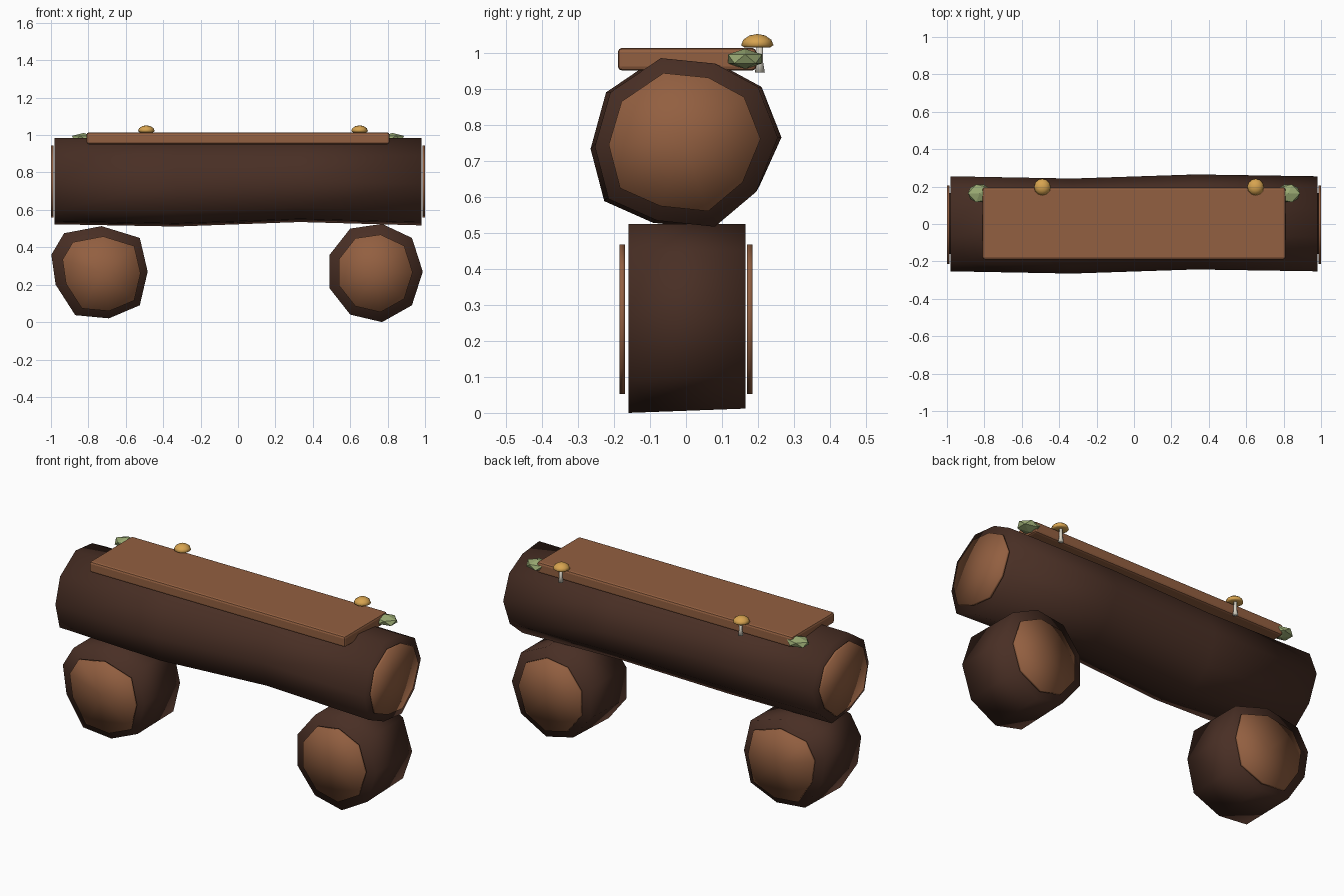
import bpy, bmesh
from mathutils import Vector

cube = bpy.data.objects.get("Cube")
if cube:
    bpy.data.objects.remove(cube)


def material(name, rgb):
    m = bpy.data.materials.new(name)
    m.use_nodes = True
    m.diffuse_color = (*rgb, 1)
    m.node_tree.nodes["Principled BSDF"].inputs["Base Color"].default_value = (*rgb, 1)
    return m


BARK = material("dark bark", (0.066, 0.028, 0.018))
WOOD = material("cut wood", (0.29, 0.115, 0.052))
MOSS = material("moss green", (0.32, 0.40, 0.17))
GOLD = material("mushroom gold", (0.68, 0.37, 0.08))
STEM = material("mushroom stem", (0.68, 0.65, 0.55))


def finish(name, bm, mat, smooth=True):
    bmesh.ops.recalc_face_normals(bm, faces=bm.faces)
    for f in bm.faces:
        f.smooth = smooth
    mesh = bpy.data.meshes.new(name)
    bm.to_mesh(mesh)
    bm.free()
    mesh.materials.append(mat)
    obj = bpy.data.objects.new(name, mesh)
    bpy.context.collection.objects.link(obj)
    return obj


def prism(name, outline, stations, axis, mat):
    """Loft an outline along an axis; a station is (position, side shift, underside shift)."""
    bm = bmesh.new()
    mid = sum(v for _, v in outline) / len(outline)
    rings = []
    for t, du, dv in stations:
        ring = []
        for u, v in outline:
            z = v + (dv if v < mid else 0)
            co = (t, u + du, z) if axis == "x" else (u + du, t, z)
            ring.append(bm.verts.new(co))
        rings.append(ring)
    n = len(outline)
    for a, b in zip(rings, rings[1:]):
        for i in range(n):
            j = (i + 1) % n
            bm.faces.new((a[i], a[j], b[j], b[i]))
    ends = [bm.faces.new(rings[0]), bm.faces.new(rings[-1])]
    bmesh.ops.poke(bm, faces=ends)
    return finish(name, bm, mat)


def log(name, outline, stations, axis, cap_centre, cap_scale, cap_gap, cap_out):
    prism(name, outline, stations, axis, BARK)
    # Pale cut discs on both ends
    centre = sum((Vector(p) for p in outline), Vector((0, 0))) / len(outline)
    disc = [Vector(cap_centre) + (Vector(p) - centre) * cap_scale for p in outline]
    for side, label in ((-1, "first"), (1, "second")):
        prism(f"{name}_{label}_cut_end", disc,
              [(side * cap_gap, 0, 0), (side * cap_out, 0, 0)], axis, WOOD)


# Long trunk
log("bench_trunk",
    [(-0.07, 0.985), (0.08, 0.97), (0.2, 0.905), (0.255, 0.765), (0.195, 0.62),
     (0.08, 0.523), (-0.08, 0.54), (-0.215, 0.6), (-0.253, 0.745), (-0.21, 0.89)],
    [(-0.98, 0, 0), (-0.33, -0.012, -0.012), (0.33, 0.01, 0.012), (0.98, 0, -0.006)],
    "x", (-0.006, 0.752), 0.83, 0.986, 1.0)

# Two short supporting logs
log("right_leg_log",
    [(-0.998, 0.36), (-0.93, 0.475), (-0.73, 0.513), (-0.525, 0.45), (-0.483, 0.27),
     (-0.525, 0.09), (-0.69, 0.02), (-0.87, 0.037), (-0.975, 0.2)],
    [(-0.16, 0, 0), (0.165, 0, 0.006)], "y", (-0.735, 0.26), 0.81, 0.17, 0.184)
log("left_leg_log",
    [(0.49, 0.36), (0.6, 0.5), (0.77, 0.525), (0.93, 0.45), (0.988, 0.27),
     (0.93, 0.09), (0.77, 0), (0.6, 0.04), (0.49, 0.18)],
    [(-0.16, 0, 0), (0.165, 0, 0.012)], "y", (0.73, 0.265), 0.79, 0.17, 0.184)

# Seat plank with rounded edges
bm = bmesh.new()
bmesh.ops.create_cube(bm, size=1)
for v in bm.verts:
    v.co = Vector((v.co.x * 1.62, v.co.y * 0.385 + 0.003, v.co.z * 0.063 + 0.982))
bmesh.ops.bevel(bm, geom=bm.edges[:], offset=0.012, segments=2, profile=0.5, affect="EDGES")
finish("seat_plank", bm, WOOD, smooth=False)


def lathe(name, profile, x, y, mat, sides=12):
    bm = bmesh.new()
    verts = [bm.verts.new((x + r, y, z)) for r, z in profile]
    edges = [bm.edges.new(pair) for pair in zip(verts, verts[1:])]
    bmesh.ops.spin(bm, geom=verts + edges, cent=(x, y, 0), axis=(0, 0, 1),
                   angle=6.283185, steps=sides)
    bmesh.ops.remove_doubles(bm, verts=bm.verts, dist=0.0005)
    finish(name, bm, mat)


# Mushrooms along the back edge
for side, x in (("right", -0.49), ("left", 0.65)):
    lathe(side + "_mushroom_stem",
          [(0, 0.945), (0.014, 0.945), (0.009, 0.975), (0.009, 1.025), (0, 1.025)],
          x, 0.205, STEM, 8)
    lathe(side + "_mushroom_cap",
          [(0, 1.02), (0.036, 1.015), (0.045, 1.021), (0.039, 1.036),
           (0.022, 1.048), (0, 1.052)], x, 0.198, GOLD)

# Faceted moss clumps at the back corners
for side, sx in (("right", -1), ("left", 1)):
    bm = bmesh.new()
    bmesh.ops.create_icosphere(bm, subdivisions=1, radius=1)
    for v in bm.verts:
        v.co = Vector((sx * (0.825 + v.co.x * 0.07), 0.164 + v.co.y * 0.056,
                       0.983 + v.co.z * 0.028))
    finish(side + "_moss_clump", bm, MOSS, smooth=False)
